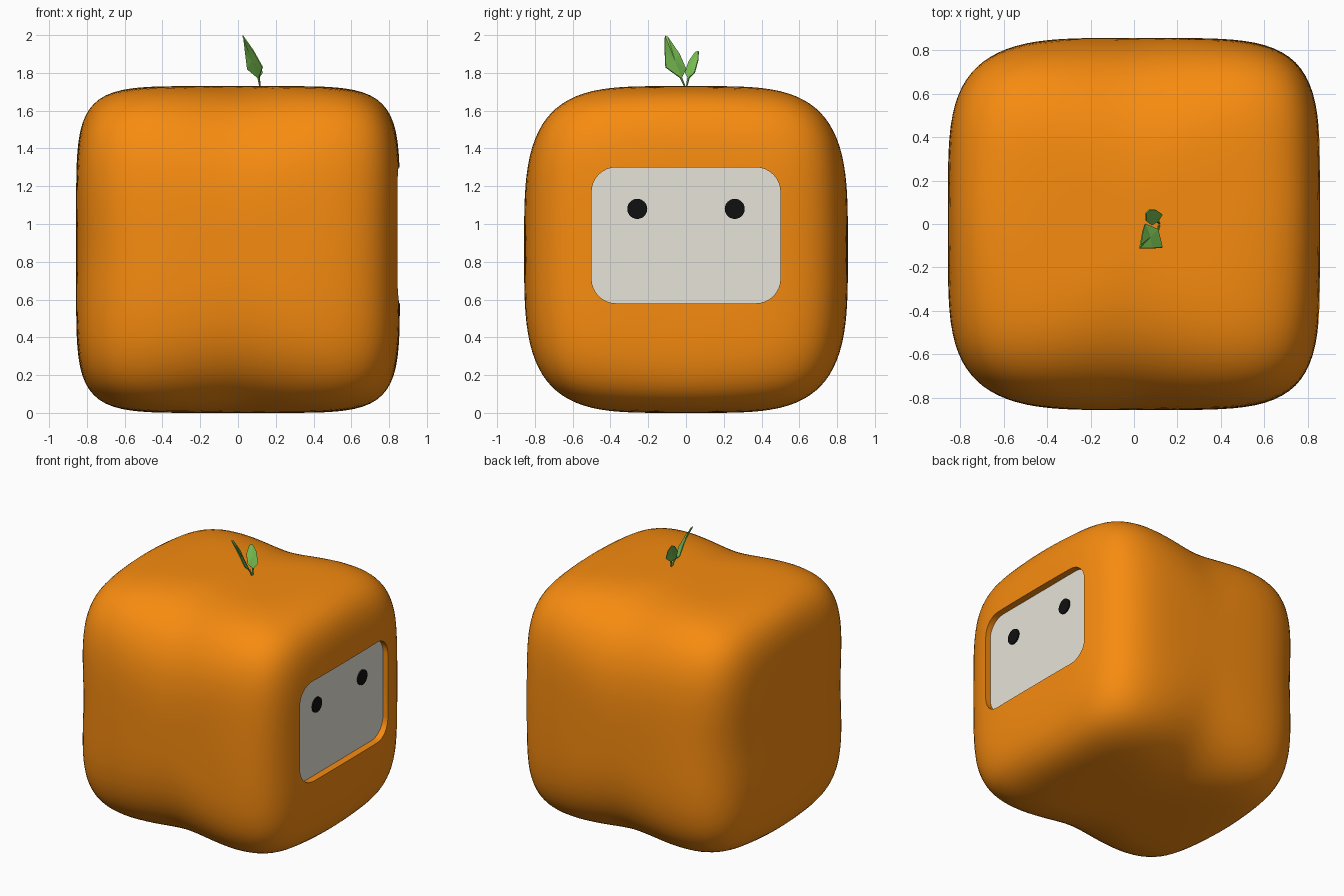
import bpy, bmesh, math
from mathutils import Vector

if "Cube" in bpy.data.objects:
    bpy.data.objects.remove(bpy.data.objects["Cube"])


def paint(ob, name, rgb):
    mat = bpy.data.materials.get(name) or bpy.data.materials.new(name)
    mat.diffuse_color = (*rgb, 1)
    mat.use_nodes = True
    mat.node_tree.nodes["Principled BSDF"].inputs["Base Color"].default_value = mat.diffuse_color
    ob.data.materials.clear()
    ob.data.materials.append(mat)


def to_object(bm, name):
    bmesh.ops.recalc_face_normals(bm, faces=bm.faces)
    me = bpy.data.meshes.new(name)
    bm.to_mesh(me)
    bm.free()
    ob = bpy.data.objects.new(name, me)
    bpy.context.collection.objects.link(ob)
    return ob


def smooth(ob):
    bpy.ops.object.select_all(action='DESELECT')
    ob.select_set(True)
    bpy.context.view_layer.objects.active = ob
    bpy.ops.object.shade_smooth_by_angle(angle=math.radians(35))


def rounded_prism(name, x0, x1, half_y, half_z, zc, radius, steps=8):
    """Rounded rectangle in the YZ plane, extruded along x."""
    bm = bmesh.new()
    ring = []
    for q, (sy, sz) in enumerate(((1, 1), (-1, 1), (-1, -1), (1, -1))):
        for i in range(steps + 1):
            a = math.pi / 2 * (q + i / steps)
            ring.append(bm.verts.new((x0,
                                      sy * (half_y - radius) + radius * math.cos(a),
                                      zc + sz * (half_z - radius) + radius * math.sin(a))))
    face = bm.faces.new(ring)
    ext = bmesh.ops.extrude_face_region(bm, geom=[face])
    bmesh.ops.translate(bm, vec=(x1 - x0, 0, 0),
                        verts=[g for g in ext['geom'] if isinstance(g, bmesh.types.BMVert)])
    return to_object(bm, name)


ORANGE, GREEN = (0.93, 0.26, 0.005), (0.20, 0.55, 0.09)

# Body: cube grid pushed out to a soft box, rounder in side view than in front view
bm = bmesh.new()
bmesh.ops.create_cube(bm, size=2)
bmesh.ops.subdivide_edges(bm, edges=bm.edges[:], cuts=29, use_grid_fill=True)
for v in bm.verts:
    x, y, z = (abs(c) for c in v.co)
    wxz, wyz, wxy = x*x*z*z + 1e-9, y*y*z*z + 1e-9, x*x*y*y + 1e-9
    p_xy = 4.9 if v.co.x > 0 else 4.0
    p = (6.0 * wxz + 3.2 * wyz + p_xy * wxy) / (wxz + wyz + wxy)
    v.co *= (x**p + y**p + z**p) ** (-1 / p)
    v.co = Vector((v.co.x * 0.857, v.co.y * 0.857, v.co.z * 0.865 + 0.865))
body = to_object(bm, "body")
paint(body, "orange_skin", ORANGE)

# Recess for the face
cutter = rounded_prism("face_cutter", 0.79, 1.0, 0.50, 0.36, 0.94, 0.13)
paint(cutter, "orange_skin", ORANGE)
cutter.hide_render = True
mod = body.modifiers.new("face_recess", 'BOOLEAN')
mod.operation, mod.object, mod.solver = 'DIFFERENCE', cutter, 'EXACT'
bpy.context.view_layer.objects.active = body
bpy.ops.object.modifier_apply(modifier="face_recess")
bpy.data.objects.remove(cutter)
smooth(body)

# Face panel
panel = rounded_prism("face_panel", 0.78, 0.805, 0.50, 0.36, 0.94, 0.13)
paint(panel, "pale_panel", (0.80, 0.77, 0.69))
smooth(panel)

# Eyes
for side, sy in (("left", -1), ("right", 1)):
    bpy.ops.mesh.primitive_cylinder_add(vertices=32, radius=0.053, depth=0.016,
                                        location=(0.806, sy * 0.258, 1.08),
                                        rotation=(0, math.pi / 2, 0))
    eye = bpy.context.object
    eye.name = side + "_eye"
    paint(eye, "black_eye", (0.005, 0.005, 0.005))
    smooth(eye)


# Leaves: flat-faced blades fanned around a slightly raised midrib, on thin stalks
def leaf(name, outline, mid):
    bm = bmesh.new()
    ring = [bm.verts.new(p) for p in outline]
    centre = bm.verts.new(mid)
    for a, b in zip(ring, ring[1:] + ring[:1]):
        bm.faces.new((a, b, centre))
    ob = to_object(bm, name)
    sol = ob.modifiers.new("thickness", 'SOLIDIFY')
    sol.thickness, sol.offset = 0.006, 0
    paint(ob, "leaf_green", GREEN)

    foot, top = Vector((0.118, 0, 1.715)), Vector(outline[0])
    d = top - foot
    bpy.ops.mesh.primitive_cone_add(vertices=5, radius1=0.003, radius2=0.007,
                                    depth=d.length + 0.01, location=(foot + top) / 2,
                                    rotation=d.to_track_quat('Z', 'Y').to_euler())
    stalk = bpy.context.object
    stalk.name = name + "_stalk"
    paint(stalk, "leaf_green", GREEN)


leaf("large_leaf",
     [(0.11, -0.025, 1.77), (0.13, -0.108, 1.83), (0.08, -0.112, 1.92), (0.025, -0.112, 1.997),
      (0.03, -0.095, 1.99), (0.04, -0.035, 1.90), (0.05, 0.0, 1.82)],
     (0.075, -0.06, 1.865))
leaf("small_leaf",
     [(0.11, 0.012, 1.77), (0.13, 0.045, 1.80), (0.10, 0.065, 1.87), (0.07, 0.066, 1.915),
      (0.055, 0.05, 1.91), (0.055, 0.015, 1.86), (0.08, -0.004, 1.80)],
     (0.09, 0.03, 1.84))
